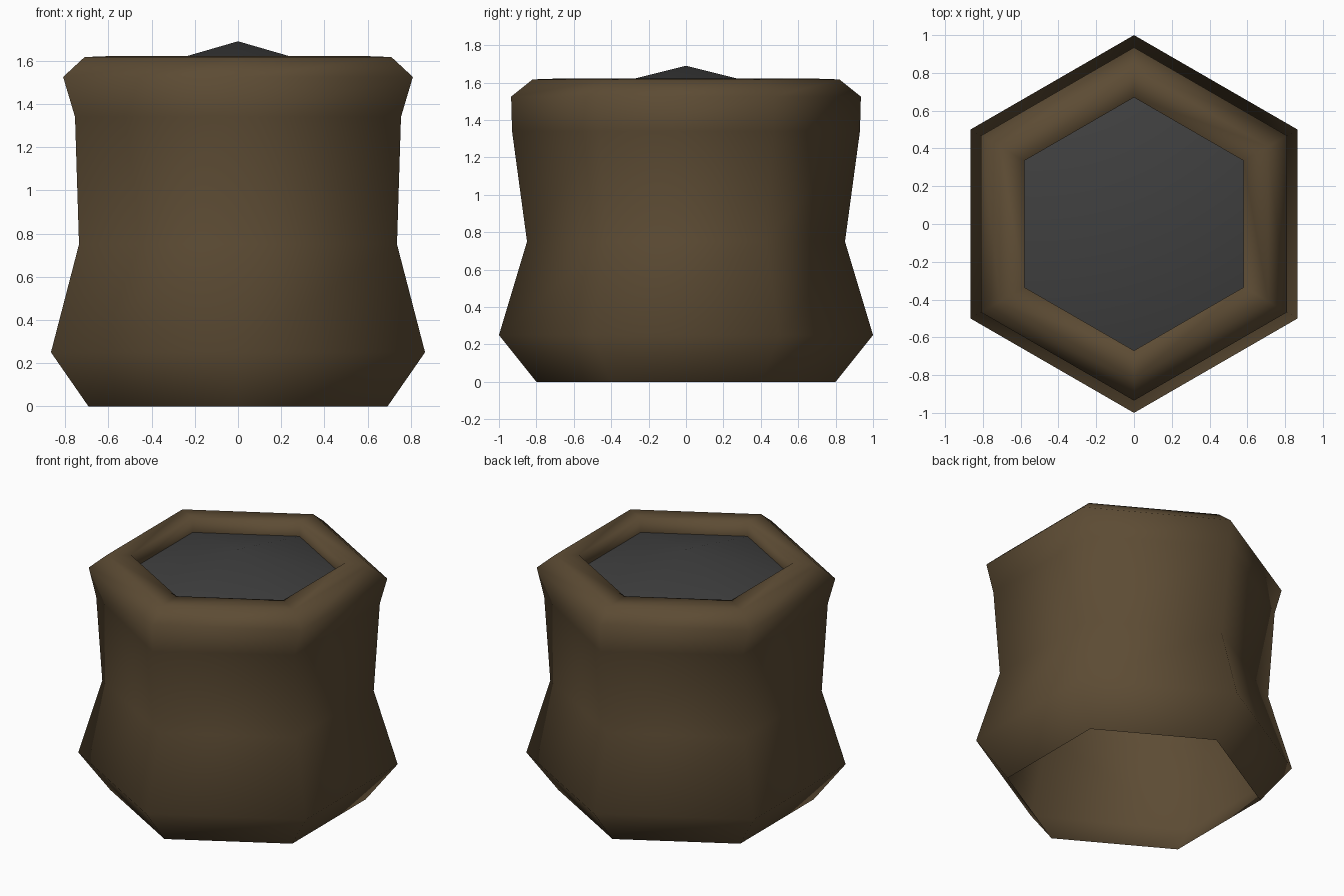
import bpy, bmesh, math

if "Cube" in bpy.data.objects:
    bpy.data.objects.remove(bpy.data.objects["Cube"])


def material(name, rgb):
    m = bpy.data.materials.new(name)
    m.diffuse_color = (*rgb, 1)
    m.use_nodes = True
    m.node_tree.nodes["Principled BSDF"].inputs["Base Color"].default_value = m.diffuse_color
    return m


def hex_ring(bm, r, z, sx=1.0):
    # hexagon with corners pointing to +y and -y
    return [bm.verts.new((sx * r * math.cos(math.radians(30 + 60 * i)),
                          r * math.sin(math.radians(30 + 60 * i)), z)) for i in range(6)]


def finish(bm, name, mat):
    # faces are wound outwards; smooth shading throughout
    for f in bm.faces:
        f.smooth = True
    me = bpy.data.meshes.new(name)
    bm.to_mesh(me)
    bm.free()
    me.materials.append(mat)
    ob = bpy.data.objects.new(name, me)
    bpy.context.collection.objects.link(ob)
    return ob


brown = material("brown cloth", (0.108, 0.071, 0.034))
grey = material("dark grey filling", (0.05, 0.05, 0.05))

# Sack: open-bottomed shell of hexagonal rings, over the flat rim and down inside
# (corner radius, height, x scale)
profile = [(0.80, 0, 1), (1.0, 0.25, 1), (0.85, 0.75, 1), (0.93, 1.34, 0.937),
           (0.935, 1.525, 1), (0.82, 1.617, 1), (0.67, 1.622, 1), (0.67, 1.51, 1)]
bm = bmesh.new()
rings = [hex_ring(bm, *p) for p in profile]
for a, b in zip(rings, rings[1:]):
    for i in range(6):
        j = (i + 1) % 6
        bm.faces.new((a[i], a[j], b[j], b[i]))
sack = finish(bm, "sack", brown)

# Filling: shallow heaped cone inside the rim
bm = bmesh.new()
edge = hex_ring(bm, 0.67, 1.522)
peak = bm.verts.new((0, 0, 1.69))
for i in range(6):
    bm.faces.new((edge[i], edge[(i + 1) % 6], peak))
filling = finish(bm, "filling", grey)
